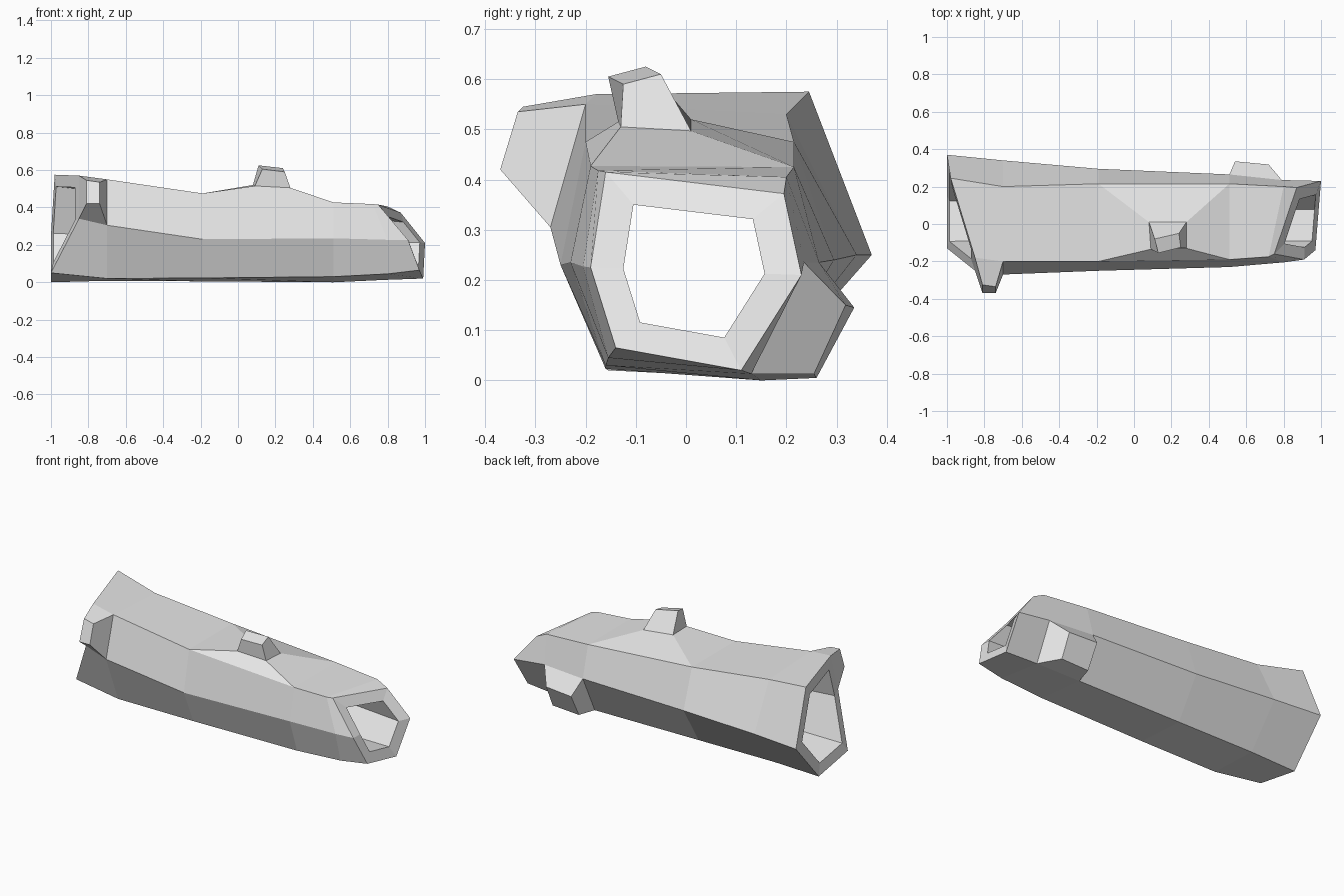
import bpy
import bmesh
from mathutils import Vector

default_cube = bpy.data.objects.get("Cube")
if default_cube:
    bpy.data.objects.remove(default_cube, do_unlink=True)


def flat_material(name, colour):
    material = bpy.data.materials.new(name)
    material.use_nodes = True
    material.diffuse_color = colour
    shader = material.node_tree.nodes["Principled BSDF"]
    shader.inputs["Base Color"].default_value = colour
    return material


log_mesh = bmesh.new()


def make_verts(points):
    return [log_mesh.verts.new(point) for point in points]


def make_ring(x, profile):
    """One six-sided section; x is one value or one value per corner."""
    if not isinstance(x, tuple):
        x = (x,) * len(profile)
    return make_verts([(px, y, z) for px, (y, z) in zip(x, profile)])


def bridge(first, second, skip=()):
    """Join two matching loops with quads, leaving the skipped sides open."""
    count = len(first)
    for side in range(count):
        if side not in skip:
            after = (side + 1) % count
            log_mesh.faces.new((first[side], first[after],
                                second[after], second[side]))


def side_opening(first, second, side):
    """The four corners of an open side between two sections."""
    after = (side + 1) % len(first)
    return [first[side], first[after], second[after], second[side]]


def grow_stub(opening, cap_points):
    """Grow a tapered, capped branch stub out of an open loop."""
    cap = make_verts(cap_points)
    bridge(opening, cap)
    log_mesh.faces.new(cap)


def inner_ring(outer, scale):
    """A smaller copy of an end section that forms the bore."""
    centre = sum((vert.co for vert in outer), Vector()) / len(outer)
    return make_verts([centre.lerp(vert.co, scale) for vert in outer])


# Corners run: front top, front middle, front bottom, back bottom, back middle, back top
FRONT_UPPER, BACK_LOWER, TOP = 0, 3, 5

# Outer bark sections, with slanted broken ends
broken_end = make_ring((-.85, -.85, -1, -1, -1, -.98), [
    (-.18, .57), (-.25, .34), (-.13, .05), (.15, 0), (.37, .25), (.245, .575)])
branch_section = make_ring(-.7, [
    (-.2, .55), (-.27, .305), (-.155, .02), (.15, .008), (.34, .25), (.2, .53)])
waist = make_ring(-.19, [
    (-.2, .475), (-.25, .23), (-.16, .023), (.15, .005), (.295, .24), (.215, .475)])
shoulder = make_ring(.51, [
    (-.19, .427), (-.23, .235), (-.16, .03), (.15, 0), (.265, .235), (.215, .425)])
neck = make_ring((.72, .8, .8, .79, .79, .8), [
    (-.175, .418), (-.205, .227), (-.155, .045), (.13, .013), (.235, .235), (.2, .405)])
open_end = make_ring((.75, .91, .97, .99, 1, .87), [
    (-.16, .415), (-.19, .225), (-.14, .065), (.11, .02), (.23, .21), (.195, .372)])

sections = [broken_end, branch_section, waist, shoulder, neck, open_end]
open_sides = {0: (FRONT_UPPER,), 2: (TOP,), 3: (BACK_LOWER,)}
for index, (first, second) in enumerate(zip(sections, sections[1:])):
    bridge(first, second, open_sides.get(index, ()))

# Hollow bore and the rims at both ends
bore_start = inner_ring(broken_end, .77)
bore_finish = inner_ring(open_end, .67)
bridge(broken_end, bore_start)
bridge(bore_start, bore_finish)
bridge(bore_finish, open_end)

# Front branch stub
grow_stub(side_opening(broken_end, branch_section, FRONT_UPPER), [
    (-.81, -.325, .545), (-.81, -.37, .42), (-.74, -.37, .42), (-.74, -.335, .535)])

# Back branch stub
grow_stub(side_opening(shoulder, neck, BACK_LOWER), [
    (.54, .26, .005), (.54, .335, .145), (.72, .318, .15), (.72, .255, .013)])

# Top branch stub on a raised swelling
swelling = make_verts([(.08, .01, .52), (.09, -.135, .515),
                       (.28, -.13, .505), (.28, .01, .497)])
bridge(side_opening(waist, shoulder, TOP), swelling)
grow_stub(swelling, [
    (.11, -.08, .625), (.13, -.155, .605), (.25, -.125, .59), (.24, -.05, .61)])

bmesh.ops.recalc_face_normals(log_mesh, faces=log_mesh.faces[:])
mesh = bpy.data.meshes.new("hollow_log")
log_mesh.to_mesh(mesh)
log_mesh.free()
mesh.materials.append(flat_material("pale grey wood", (.8, .8, .8, 1)))
hollow_log = bpy.data.objects.new("hollow_log", mesh)
bpy.context.collection.objects.link(hollow_log)
